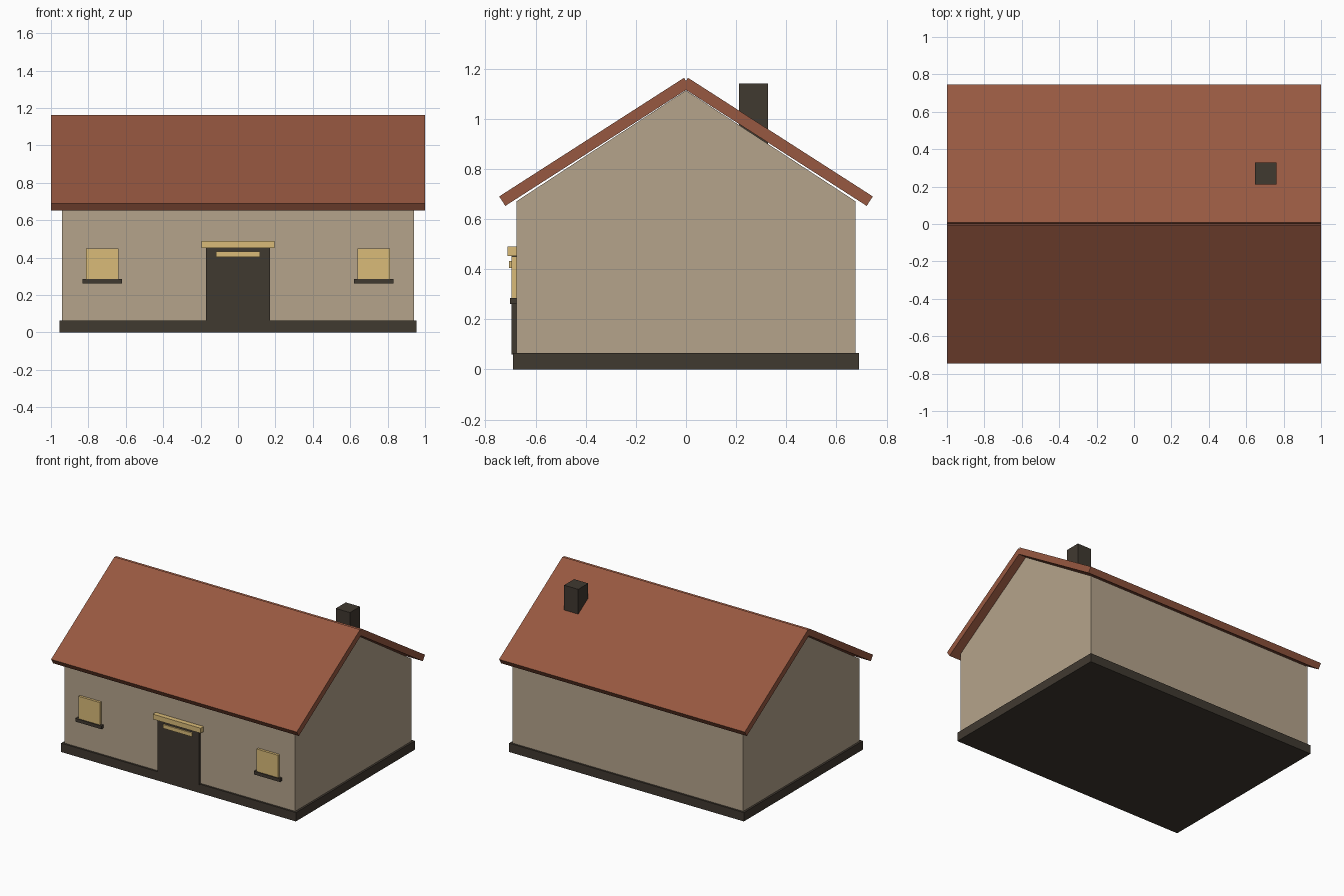
import bpy, bmesh
from mathutils import Vector

default = bpy.data.objects.get("Cube")
if default:
    bpy.data.objects.remove(default, do_unlink=True)


def material(name, rgb):
    mat = bpy.data.materials.new(name)
    mat.use_nodes = True
    color = (*rgb, 1)
    mat.diffuse_color = color
    bsdf = mat.node_tree.nodes["Principled BSDF"]
    bsdf.inputs["Base Color"].default_value = color
    bsdf.inputs["Roughness"].default_value = 0.9
    return mat


PLASTER = material("beige plaster", (0.46, 0.37, 0.26))
TILE = material("red brown tile", (0.31, 0.098, 0.052))
DARK = material("dark brown", (0.051, 0.041, 0.030))
YELLOW = material("pale yellow", (0.70, 0.50, 0.19))


def prism(name, profile, half_length, mat, x=0):
    """Extrude a (y, z) outline along x, centred on x."""
    bm = bmesh.new()
    face = bm.faces.new([bm.verts.new((x - half_length, y, z)) for y, z in profile])
    moved = bmesh.ops.extrude_face_region(bm, geom=[face])["geom"]
    verts = [v for v in moved if isinstance(v, bmesh.types.BMVert)]
    bmesh.ops.translate(bm, vec=(2 * half_length, 0, 0), verts=verts)
    bmesh.ops.recalc_face_normals(bm, faces=bm.faces)
    mesh = bpy.data.meshes.new(name)
    bm.to_mesh(mesh)
    bm.free()
    mesh.materials.append(mat)
    obj = bpy.data.objects.new(name, mesh)
    bpy.context.collection.objects.link(obj)
    return obj


def box(name, x, width, y0, y1, z0, z1, mat):
    return prism(name, [(y0, z0), (y1, z0), (y1, z1), (y0, z1)], width / 2, mat, x)


WALL_Y = 0.677
EAVE_Z = 0.67

# Plinth, walls and gable
box("plinth", 0, 1.91, -0.691, 0.691, 0, 0.065, DARK)
box("walls", 0, 1.88, -WALL_Y, WALL_Y, 0.06, EAVE_Z, PLASTER)
prism("gable", [(-WALL_Y, EAVE_Z), (WALL_Y, EAVE_Z), (0, 1.113)], 0.94, PLASTER)

# Roof slabs, square-ended so that they leave a small notch along the ridge
eave, ridge = Vector((0.745, 0.69)), Vector((0.008, 1.163))
slope = (ridge - eave).normalized()
inward = Vector((-slope.y, slope.x)) * 0.045
outline = [eave, ridge, ridge + inward, eave + inward]
for side, name in ((-1, "front_roof"), (1, "back_roof")):
    prism(name, [(side * p.x, p.y) for p in outline], 1.0, TILE)

# Chimney
box("chimney", 0.705, 0.115, 0.212, 0.328, 0.85, 1.14, DARK)

# Door with its lintel and light strip
box("door", 0, 0.34, -0.695, -0.66, 0.06, 0.453, DARK)
box("door_lintel", 0, 0.39, -0.712, -0.66, 0.453, 0.49, YELLOW)
box("door_light", 0, 0.236, -0.705, -0.69, 0.404, 0.432, YELLOW)

# Windows with sills
for side, name in ((-1, "right"), (1, "left")):
    box(name + "_window", side * 0.726, 0.175, -0.695, -0.66, 0.28, 0.45, YELLOW)
    box(name + "_sill", side * 0.726, 0.212, -0.702, -0.66, 0.261, 0.285, DARK)
